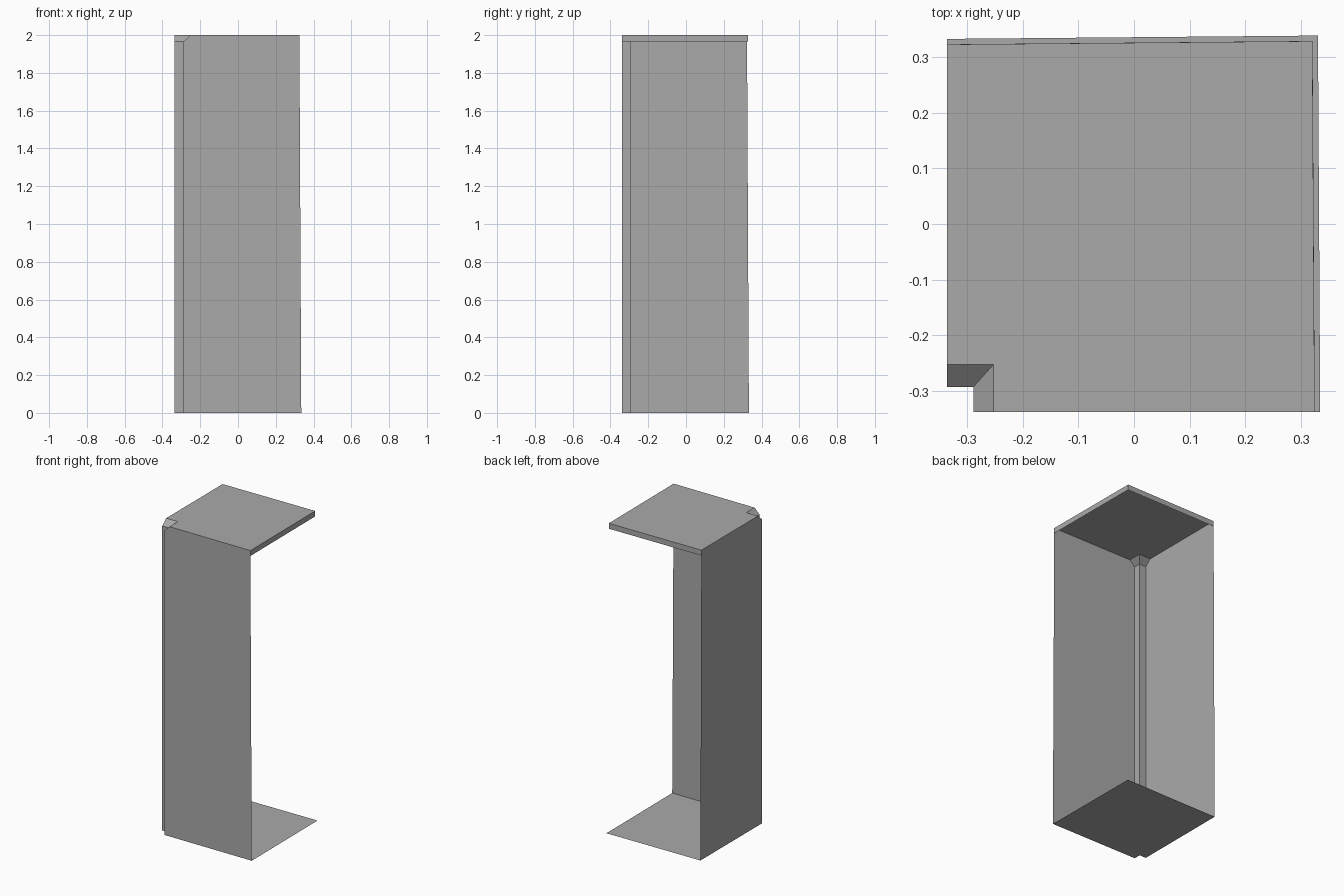
import bpy
import bmesh

cube = bpy.data.objects.get("Cube")
if cube:
    bpy.data.objects.remove(cube)

HEIGHT, RIM = 2.0, 1.965

grey = bpy.data.materials.new("plain grey")
grey.use_nodes = True
grey.diffuse_color = (0.4, 0.4, 0.4, 1)
grey.node_tree.nodes["Principled BSDF"].inputs["Base Color"].default_value = grey.diffuse_color


def outline(z, notch_x=-0.289, notch_y=-0.293):
    """Notched square, counterclockwise from the back right corner, narrowing upwards."""
    t = 0.01 * z / HEIGHT
    return [(-0.336, 0.333 - t, z), (-0.336, notch_y, z), (notch_x, notch_y, z),
            (notch_x, -0.338, z), (0.335 - t, -0.338, z), (0.331 - t, 0.339 - t, z)]


def build(name, low, high, sides, cap=None):
    """Join two outlines with the chosen side panels and an optional cap."""
    bm = bmesh.new()
    a = [bm.verts.new(p) for p in low]
    b = [bm.verts.new(p) for p in high]
    for i in sides:
        j = (i + 1) % len(a)
        bm.faces.new((a[i], a[j], b[j], b[i]))
    if cap == "top":
        bm.faces.new(b)
    elif cap == "bottom":
        bm.faces.new(a[::-1])
    loose = [v for v in bm.verts if not v.link_faces]
    bmesh.ops.delete(bm, geom=loose, context="VERTS")
    mesh = bpy.data.meshes.new(name)
    bm.to_mesh(mesh)
    bm.free()
    mesh.materials.append(grey)
    bpy.context.collection.objects.link(bpy.data.objects.new(name, mesh))


base, rim = outline(0), outline(RIM)
top = outline(HEIGHT, -0.253, -0.253)

# Two walls with the notched corner between them; the other two sides are open
build("side_wall", base, rim, [0])
build("corner_notch", base, rim, [1, 2])
build("front_wall", base, rim, [3])

# Floor panel, and roof panel with its rim and flared notch
build("floor_panel", base, rim, [], "bottom")
build("roof_panel", rim, top, range(6), "top")
